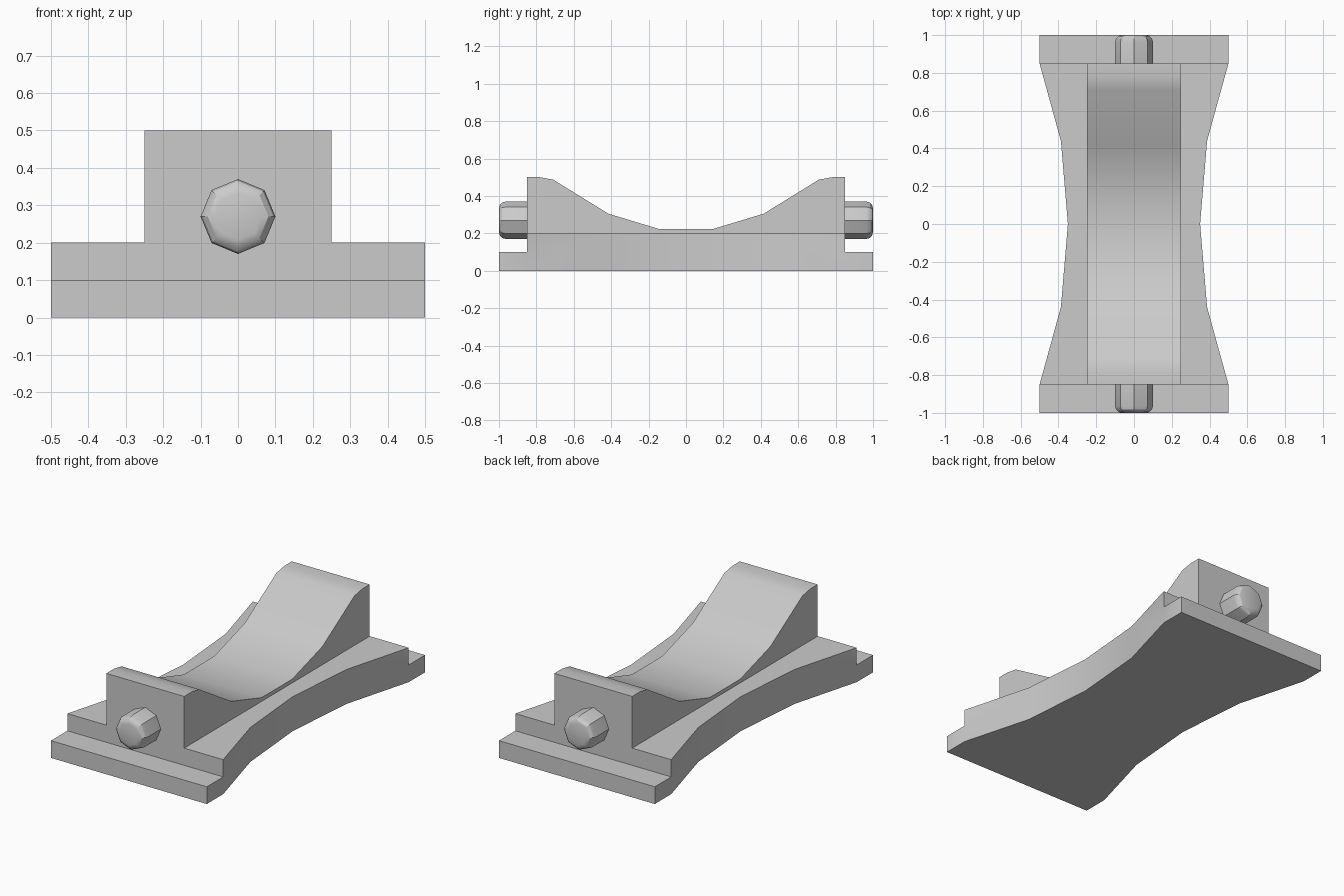
import bpy
import bmesh
import math
from mathutils import Matrix, Vector

cube = bpy.data.objects.get("Cube")
if cube:
    bpy.data.objects.remove(cube, do_unlink=True)

GREY = (0.6, 0.6, 0.6, 1)
grey = bpy.data.materials.new("plain grey")
grey.use_nodes = True
grey.diffuse_color = GREY
grey.node_tree.nodes["Principled BSDF"].inputs["Base Color"].default_value = GREY

END, SHOULDER = 1.0, 0.85      # half length of the foot and of the main body
STEP, DECK = 0.1, 0.2          # heights of the end ledges and of the deck


def finish(bm, name):
    """Turn a bmesh into a shaded grey object."""
    bmesh.ops.recalc_face_normals(bm, faces=bm.faces)
    mesh = bpy.data.meshes.new(name)
    bm.to_mesh(mesh)
    bm.free()
    mesh.materials.append(grey)
    obj = bpy.data.objects.new(name, mesh)
    bpy.context.collection.objects.link(obj)
    bpy.ops.object.select_all(action="DESELECT")
    obj.select_set(True)
    bpy.context.view_layer.objects.active = obj
    bpy.ops.object.shade_smooth_by_angle(angle=math.radians(30))
    return obj


def extrude(bm, faces, offset):
    """Extrude faces and return the moved caps."""
    geom = bmesh.ops.extrude_face_region(bm, geom=faces)["geom"]
    verts = [g for g in geom if isinstance(g, bmesh.types.BMVert)]
    bmesh.ops.translate(bm, verts=verts, vec=Vector(offset))
    return [g for g in geom if isinstance(g, bmesh.types.BMFace)]


def mirrored(points):
    """Complete a half profile whose first value runs from negative to centre."""
    return points + [(-a, b) for a, b in reversed(points) if a != 0]


# Waisted base: ledges at both ends, taller deck between them
waist = mirrored([(-SHOULDER, 0.5), (-0.44, 0.387), (0, 0.35)])
bm = bmesh.new()
left = [bm.verts.new((w, y, 0)) for y, w in waist]
right = [bm.verts.new((-w, y, 0)) for y, w in waist]
floor = [bm.faces.new(left + right[::-1])]
for i, sign in ((0, -1), (-1, 1)):
    a = bm.verts.new((-0.5, sign * END, 0))
    b = bm.verts.new((0.5, sign * END, 0))
    floor.append(bm.faces.new((left[i], right[i], a, b)))
bmesh.ops.recalc_face_normals(bm, faces=bm.faces)
caps = extrude(bm, floor, (0, 0, STEP))
middle = [f for f in caps if abs(f.calc_center_median().y) < 0.1]
extrude(bm, middle, (0, 0, DECK - STEP))
# Drop the flat sheets left inside, keep the outer floor
inside = [f for f in bm.faces if all(abs(v.co.z - STEP) < 1e-4 for v in f.verts)
          and abs(f.calc_center_median().y) < 0.1]
bmesh.ops.delete(bm, geom=inside, context="FACES_ONLY")
if not any(all(v.co.z < 1e-4 for v in f.verts) for f in bm.faces):
    bmesh.ops.holes_fill(bm, edges=bm.edges)
bmesh.ops.dissolve_limit(bm, angle_limit=math.radians(1),
                         verts=bm.verts, edges=bm.edges)
finish(bm, "base")

# Saddle block with a hollowed top
curve = mirrored([(-SHOULDER, 0.5), (-0.78, 0.5), (-0.71, 0.487),
                  (-0.415, 0.305), (-0.14, 0.222)])
outline = [(-SHOULDER, DECK)] + curve + [(SHOULDER, DECK)]
bm = bmesh.new()
side = bm.faces.new([bm.verts.new((-0.25, y, z)) for y, z in outline])
extrude(bm, [side], (0.5, 0, 0))
finish(bm, "saddle_block")

# Eight-sided pegs with rounded ends
for name, sign in (("front_peg", -1), ("back_peg", 1)):
    bm = bmesh.new()
    bmesh.ops.create_cone(bm, cap_ends=True, segments=8, radius1=0.1,
                          radius2=0.1, depth=END - SHOULDER)
    rim = [e for e in bm.edges if all(v.co.z > 0 for v in e.verts)]
    bmesh.ops.bevel(bm, geom=rim, offset=0.035, offset_type="OFFSET",
                    segments=3, profile=0.5, affect="EDGES")
    turn = Matrix.Rotation(-sign * math.pi / 2, 4, "X")
    place = Matrix.Translation((0, sign * (END + SHOULDER) / 2, 0.27))
    bmesh.ops.transform(bm, matrix=place @ turn, verts=bm.verts)
    finish(bm, name)
